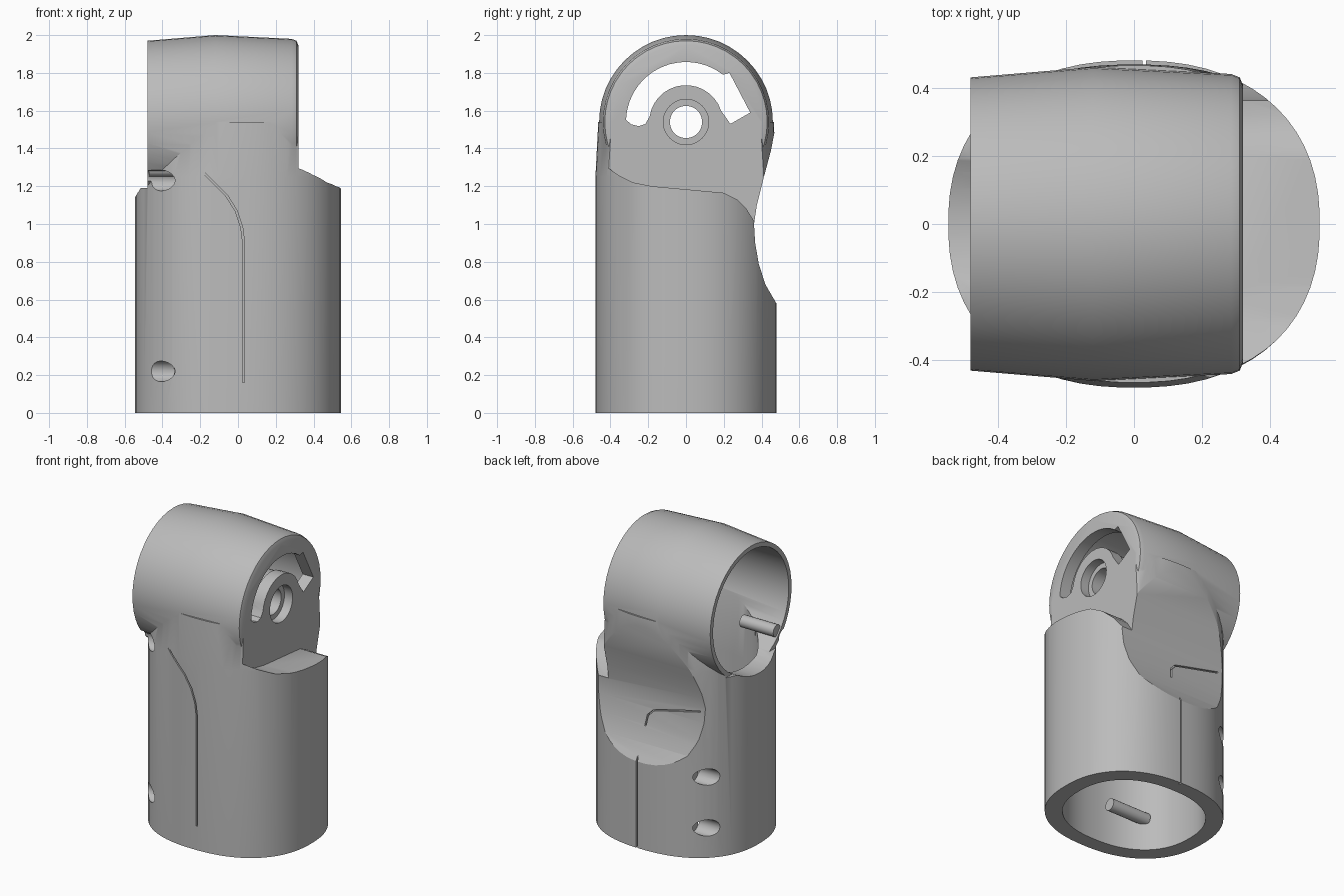
import bpy, bmesh, math
from math import sin, cos, pi, radians
from mathutils import Vector

cube = bpy.data.objects.get("Cube")
if cube:
    bpy.data.objects.remove(cube, do_unlink=True)

grey = bpy.data.materials.new("light grey")
grey.use_nodes = True
GREY = (0.5, 0.5, 0.5, 1)
grey.diffuse_color = GREY
grey.node_tree.nodes["Principled BSDF"].inputs["Base Color"].default_value = GREY

AXIS_Z = 1.54   # height of the joint axis


def loft(name, rings):
    """Closed solid through rings of equal point count."""
    bm = bmesh.new()
    loops = [[bm.verts.new(p) for p in ring] for ring in rings]
    n = len(loops[0])
    for a, b in zip(loops, loops[1:]):
        for i in range(n):
            j = (i + 1) % n
            bm.faces.new((a[i], a[j], b[j], b[i]))
    bm.faces.new(loops[0])
    bm.faces.new(loops[-1])
    bmesh.ops.recalc_face_normals(bm, faces=bm.faces)
    mesh = bpy.data.meshes.new(name)
    bm.to_mesh(mesh)
    bm.free()
    mesh.materials.append(grey)
    ob = bpy.data.objects.new(name, mesh)
    bpy.context.collection.objects.link(ob)
    return ob


def outline(rx, ry, z, lo=-1, hi=1, n=64):
    """Rounded oval section, optionally cut flat in x."""
    ring = []
    for i in range(n):
        t = 2 * pi * (i + 0.5) / n
        x = rx * math.copysign(abs(cos(t)) ** 0.87, cos(t))
        y = ry * math.copysign(abs(sin(t)) ** 0.87, sin(t))
        ring.append((max(lo, min(hi, x)), y, z))
    return ring


def lathe_x(name, profile, y=0, z=AXIS_Z, n=48):
    """Solid of revolution about a line along x; profile holds (x, radius)."""
    return loft(name, [[(x, y + r * cos(2 * pi * i / n), z + r * sin(2 * pi * i / n))
                        for i in range(n)] for x, r in profile])


def prism_x(name, pts, x0, x1):
    return loft(name, [[(x, y, z) for y, z in pts] for x in (x0, x1)])


def ribbon_y(name, path, y0, y1, w=0.005):
    """Thin cutter along a path in the xz plane."""
    pts = [Vector(p) for p in path]
    left, right = [], []
    for i, p in enumerate(pts):
        d = (pts[min(i + 1, len(pts) - 1)] - pts[max(i - 1, 0)]).normalized()
        side = Vector((-d.y, d.x)) * w
        left.append(p + side)
        right.append(p - side)
    poly = left + right[::-1]
    return loft(name, [[(p.x, y, p.y) for p in poly] for y in (y0, y1)])


def combine(target, tool, operation="DIFFERENCE"):
    mod = target.modifiers.new("cut", "BOOLEAN")
    mod.operation, mod.solver, mod.object = operation, "EXACT", tool
    bpy.context.view_layer.objects.active = target
    bpy.ops.object.modifier_apply(modifier=mod.name)
    bpy.data.objects.remove(tool, do_unlink=True)


def scoop(dy=0):
    """Hollow sweeping across the back, between barrel and sleeve."""
    pts = [(.475, 1.52), (.45, 1.39), (.41, 1.24), (.375, 1.1), (.36, 1.0), (.366, .9),
           (.385, .79), (.42, .68), (.49, .56), (.9, .56), (.9, 1.52)]
    return prism_x("scoop", [(y + dy, z) for y, z in pts], -1, 1)


# Oval sleeve rising into the neck
shell = loft("joint_housing", [outline(.545, .48, 0), outline(.545, .48, 1.25),
                               outline(.53, .465, 1.54)])

# Sloping shoulder beside the end plate, and level rim on the open side
shoulder = [(-.6, 1.4), (-.43, 1.31), (-.36, 1.26), (-.28, 1.22), (-.18, 1.2), (.2, 1.165),
            (.27, 1.13), (.32, 1.08), (.37, 1.0), (.6, 1.0), (.6, 1.8), (-.6, 1.8)]
combine(shell, prism_x("shoulder_cut", shoulder, .32, 1))
combine(shell, prism_x("rim_cut", [(-1, 1.19), (1, 1.19), (1, 1.8), (-1, 1.8)], -1, -.48))

# Crowned barrel
combine(shell, lathe_x("barrel", [(-.48, .43), (-.12, .46), (.285, .44), (.31, .43),
                                  (.32, .405)]), "UNION")
combine(shell, scoop())

# Hollow interior: sleeve, neck and barrel
sleeve_bore = loft("sleeve_bore", [outline(.44, .38, -.1), outline(.44, .38, 1.0)])
neck_bore = loft("neck_bore", [outline(.44, .38, z, -.42, .24) for z in (.95, 1.5)])
combine(sleeve_bore, neck_bore, "UNION")
combine(sleeve_bore, scoop(-.055))
combine(shell, sleeve_bore)
combine(shell, lathe_x("barrel_bore", [(-.7, .4), (.24, .4)]))

# Pivot boss with counterbored hole
combine(shell, lathe_x("boss", [(.14, .185), (.3, .185)]), "UNION")
combine(shell, lathe_x("pivot_hole", [(0, .085), (.5, .085)]))
combine(shell, lathe_x("counterbore", [(.26, .12), (.5, .12)]))


# Curved slot in the end plate
def arc(r, a0, a1, n=14):
    return [(r * cos(radians(a0 + (a1 - a0) * i / n)),
             AXIS_Z + r * sin(radians(a0 + (a1 - a0) * i / n))) for i in range(n + 1)]


slot = arc(.318, 178, 52) + [(.23, 1.8), (.34, 1.59), (.235, 1.53)]
slot += arc(.195, 18, 172) + [(-.215, 1.53), (-.25, 1.518), (-.29, 1.528)]
combine(shell, prism_x("slot", slot, .1, .5))

# Blind screw holes on the open side, front and back
for y, z in ((-.35, .22), (-.35, 1.23), (.35, .2), (.35, .54)):
    combine(shell, lathe_x("screw_hole", [(-.7, .055), (-.3, .055)], y, z, 20))

# Fine seams where the cover meets the body
front_seam = [(-.34, 1.345), (-.28, 1.355), (-.23, 1.32), (-.06, 1.15), (-.01, 1.07),
              (.02, .98), (.03, .9), (.03, .16)]
combine(shell, ribbon_y("front_seam", front_seam, -.7, -.455))
combine(shell, ribbon_y("back_seam", [(.03, -.1), (.03, .62)], .46, .7))
back_seam = [(.03, .78), (.02, .85), (-.02, .89), (-.1, .91), (-.36, .97)]
combine(shell, ribbon_y("back_seam_upper", back_seam, .35, .7))

# Locating pins inside the cover
upper_pin = lathe_x("upper_pin", [(-.47, .04), (-.22, .04)], -.29, 1.29, 20)
lower_pin = lathe_x("lower_pin", [(-.34, .04), (-.05, .04)], -.29, .22, 20)

# Smooth shading with crisp edges
bpy.ops.object.select_all(action="DESELECT")
for ob in (shell, upper_pin, lower_pin):
    ob.select_set(True)
bpy.context.view_layer.objects.active = shell
bpy.ops.object.shade_smooth_by_angle(angle=radians(30))
